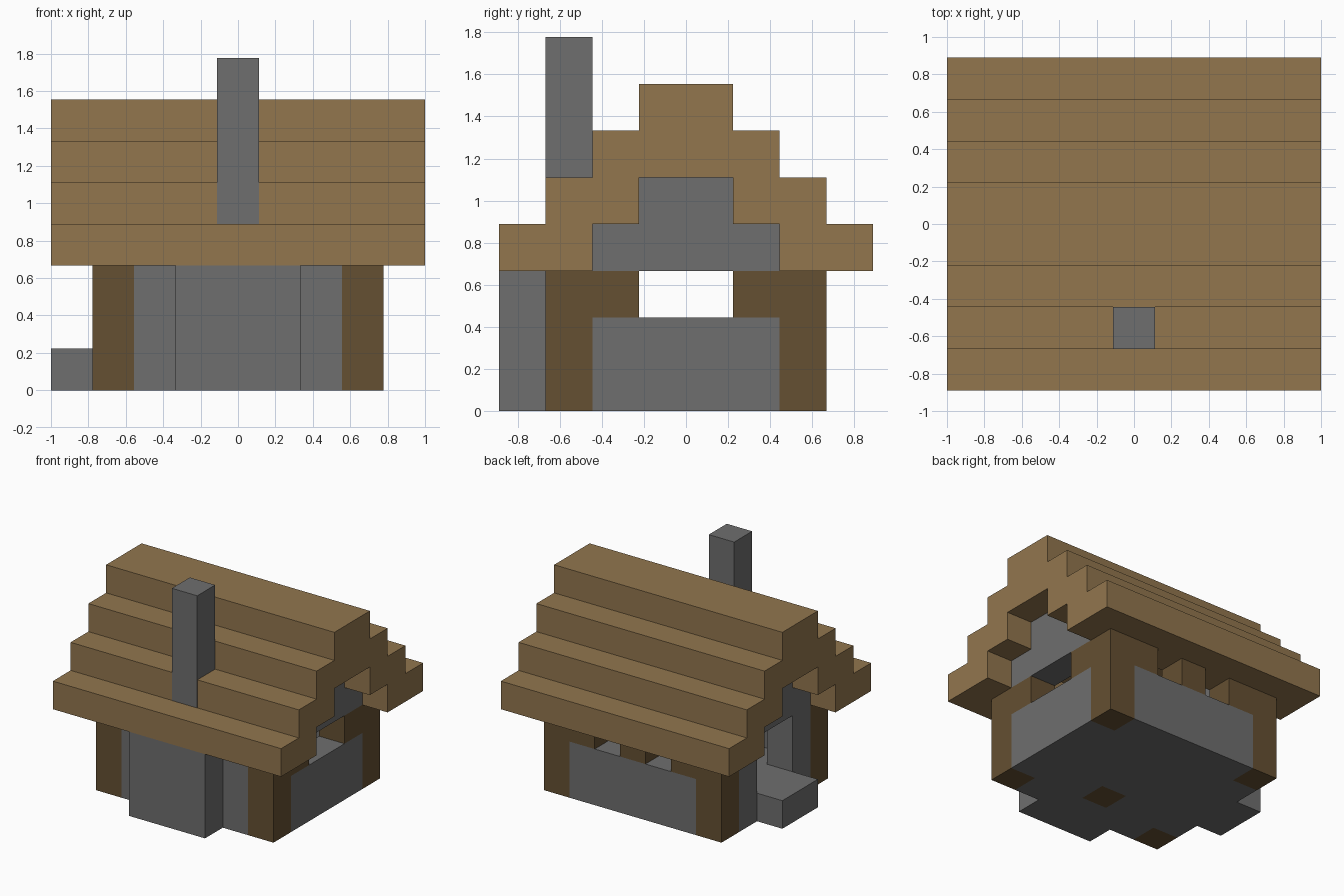
import bpy
import bmesh

cube = bpy.data.objects.get("Cube")
if cube:
    bpy.data.objects.remove(cube, do_unlink=True)

U = 2 / 9  # one block


def material(name, rgb):
    m = bpy.data.materials.new(name)
    m.use_nodes = True
    m.diffuse_color = (*rgb, 1)
    m.node_tree.nodes["Principled BSDF"].inputs["Base Color"].default_value = (*rgb, 1)
    return m


PLANK = material("plank_brown", (0.287, 0.181, 0.076))
LOG = material("log_dark_brown", (0.130, 0.080, 0.032))
STONE = material("stone_grey", (0.156, 0.156, 0.156))


def extrude_x(name, profile, x0, x1, mat):
    """Extrude a (y, z) outline, given in blocks, from x0 to x1."""
    bm = bmesh.new()
    face = bm.faces.new([bm.verts.new((x0 * U, y * U, z * U)) for y, z in profile])
    new = bmesh.ops.extrude_face_region(bm, geom=[face])["geom"]
    verts = [v for v in new if isinstance(v, bmesh.types.BMVert)]
    bmesh.ops.translate(bm, verts=verts, vec=((x1 - x0) * U, 0, 0))
    bmesh.ops.recalc_face_normals(bm, faces=bm.faces)
    mesh = bpy.data.meshes.new(name)
    bm.to_mesh(mesh)
    bm.free()
    mesh.materials.append(mat)
    obj = bpy.data.objects.new(name, mesh)
    bpy.context.collection.objects.link(obj)
    return obj


def box(name, x, y, z, mat):
    outline = [(y[0], z[0]), (y[1], z[0]), (y[1], z[1]), (y[0], z[1])]
    return extrude_x(name, outline, x[0], x[1], mat)


def mirrored(half):
    return half + [(-y, z) for y, z in reversed(half)]


# Stepped roof, open underneath
roof_half = [(1, 5), (1, 4), (2, 4), (2, 3), (4, 3), (4, 4),
             (3, 4), (3, 5), (2, 5), (2, 6), (1, 6), (1, 7)]
extrude_x("roof", mirrored(roof_half), -4.5, 4.5, PLANK)

# Stone gables under the roof ends
gable_half = [(2, 3), (2, 4), (1, 4), (1, 5)]
for side, x0 in (("left", 2.5), ("right", -3.5)):
    extrude_x(side + "_gable", mirrored(gable_half), x0, x0 + 1, STONE)

# Corner posts
for x in (-3.5, 2.5):
    for y in (-3, 2):
        box("corner_post", (x, x + 1), (y, y + 1), (0, 3), LOG)

# Stone walls
box("front_wall", (-2.5, 2.5), (-3, -2), (0, 3), STONE)
box("back_wall", (-2.5, 2.5), (2, 3), (0, 2), STONE)
box("left_wall", (2.5, 3.5), (-2, 2), (0, 2), STONE)
for y in (-2, 1):
    box("door_side_wall", (-3.5, -2.5), (y, y + 1), (0, 3), STONE)

# Log blocks beside the windows
for x in (-2.5, -0.5, 1.5):
    box("back_window_post", (x, x + 1), (2, 3), (2, 3), LOG)
for y in (-2, 1):
    box("left_window_post", (2.5, 3.5), (y, y + 1), (2, 3), LOG)

# Doorstep running through the doorway
box("doorstep", (-4.5, -2.5), (-1, 1), (0, 1), STONE)

# Floor with a log block before the fireplace
box("floor", (-2.5, 2.5), (-1, 2), (0, 1), STONE)
for x in (-2.5, 0.5):
    box("floor_edge", (x, x + 2), (-2, -1), (0, 1), STONE)
box("hearth_log", (-0.5, 0.5), (-2, -1), (0, 1), LOG)

# Fireplace and chimney (chimney sits slightly proud of the roof step)
box("fireplace", (-1.5, 1.5), (-4, -3), (0, 3), STONE)
box("chimney", (-0.5, 0.5), (-3.01, -2), (4, 8), STONE)
